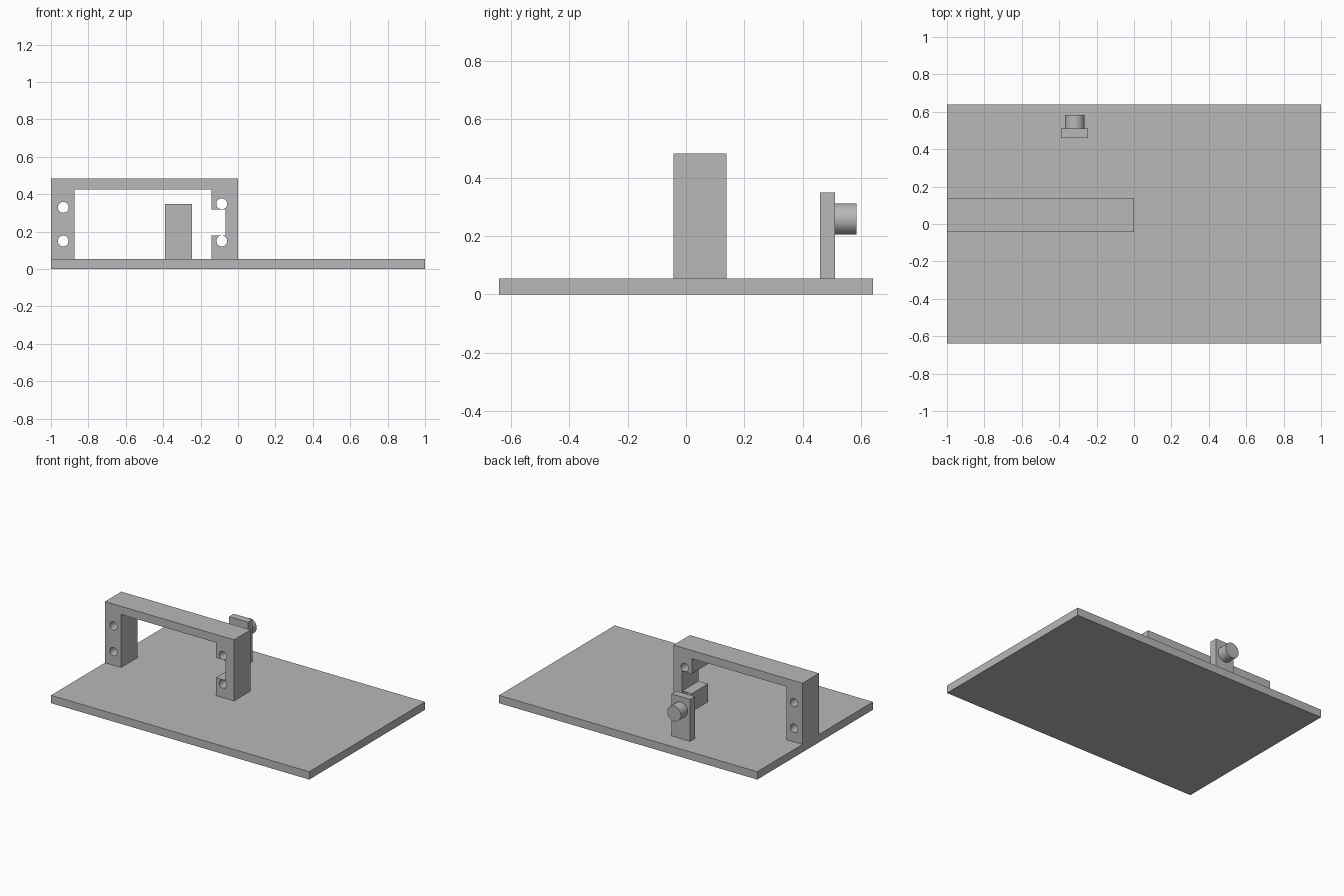
import bpy, math

cube = bpy.data.objects.get("Cube")
if cube:
    bpy.data.objects.remove(cube, do_unlink=True)

GREY = (0.48, 0.48, 0.48, 1)
grey = bpy.data.materials.new("plain grey")
grey.use_nodes = True
grey.diffuse_color = GREY
grey.node_tree.nodes["Principled BSDF"].inputs["Base Color"].default_value = GREY

BASE_TOP = 0.055


def box(name, x, y, z):
    """Box spanning the given (low, high) ranges."""
    spans = (x, y, z)
    bpy.ops.mesh.primitive_cube_add(size=1, location=[(a + b) / 2 for a, b in spans])
    ob = bpy.context.object
    ob.name = name
    ob.scale = [b - a for a, b in spans]
    bpy.ops.object.transform_apply(location=False, rotation=False, scale=True)
    ob.data.materials.append(grey)
    return ob


def circle(cx, cz, r, n=32):
    return [(cx + r * math.cos(math.tau * i / n), cz + r * math.sin(math.tau * i / n))
            for i in range(n)]


def plate(name, loops, y):
    """Outline with holes in the x-z plane, extruded along y."""
    curve = bpy.data.curves.new(name, 'CURVE')
    curve.dimensions = '2D'
    curve.fill_mode = 'BOTH'
    curve.extrude = (y[1] - y[0]) / 2
    for loop in loops:
        spline = curve.splines.new('POLY')
        spline.points.add(len(loop) - 1)
        for point, (px, pz) in zip(spline.points, loop):
            point.co = (px, pz, 0, 1)
        spline.use_cyclic_u = True
    ob = bpy.data.objects.new(name, curve)
    bpy.context.collection.objects.link(ob)
    ob.location.y = sum(y) / 2
    ob.rotation_euler.x = math.pi / 2
    bpy.ops.object.select_all(action='DESELECT')
    ob.select_set(True)
    bpy.context.view_layer.objects.active = ob
    bpy.ops.object.convert(target='MESH')
    ob = bpy.context.object
    # Weld the caps to the walls
    bpy.ops.object.mode_set(mode='EDIT')
    bpy.ops.mesh.select_all(action='SELECT')
    bpy.ops.mesh.remove_doubles(threshold=0.0001)
    bpy.ops.mesh.normals_make_consistent(inside=False)
    bpy.ops.object.mode_set(mode='OBJECT')
    ob.data.materials.clear()
    ob.data.materials.append(grey)
    bpy.ops.object.shade_smooth_by_angle(angle=math.radians(30))
    return ob


# Base
box("base_plate", (-1, 1), (-0.64, 0.64), (0, BASE_TOP))

# Arched bracket with a notched leg and screw holes
outline = [(-1, BASE_TOP), (-1, 0.483), (0, 0.483), (0, BASE_TOP),
           (-0.142, BASE_TOP), (-0.142, 0.18), (-0.068, 0.18), (-0.068, 0.319),
           (-0.142, 0.319), (-0.142, 0.426), (-0.875, 0.426), (-0.875, BASE_TOP)]
holes = [circle(cx, cz, 0.029)
         for cx, cz in ((-0.934, 0.33), (-0.934, 0.15), (-0.087, 0.349), (-0.087, 0.15))]
plate("bracket", [outline] + holes, (-0.043, 0.139))

# Post with a round knob on its back
box("post", (-0.39, -0.245), (0.459, 0.511), (BASE_TOP, 0.349))
bpy.ops.mesh.primitive_cylinder_add(vertices=48, radius=0.053, depth=0.074,
                                    location=(-0.317, 0.547, 0.258),
                                    rotation=(math.pi / 2, 0, 0))
knob = bpy.context.object
knob.name = "knob"
knob.data.materials.append(grey)
bpy.ops.object.shade_smooth_by_angle(angle=math.radians(30))
